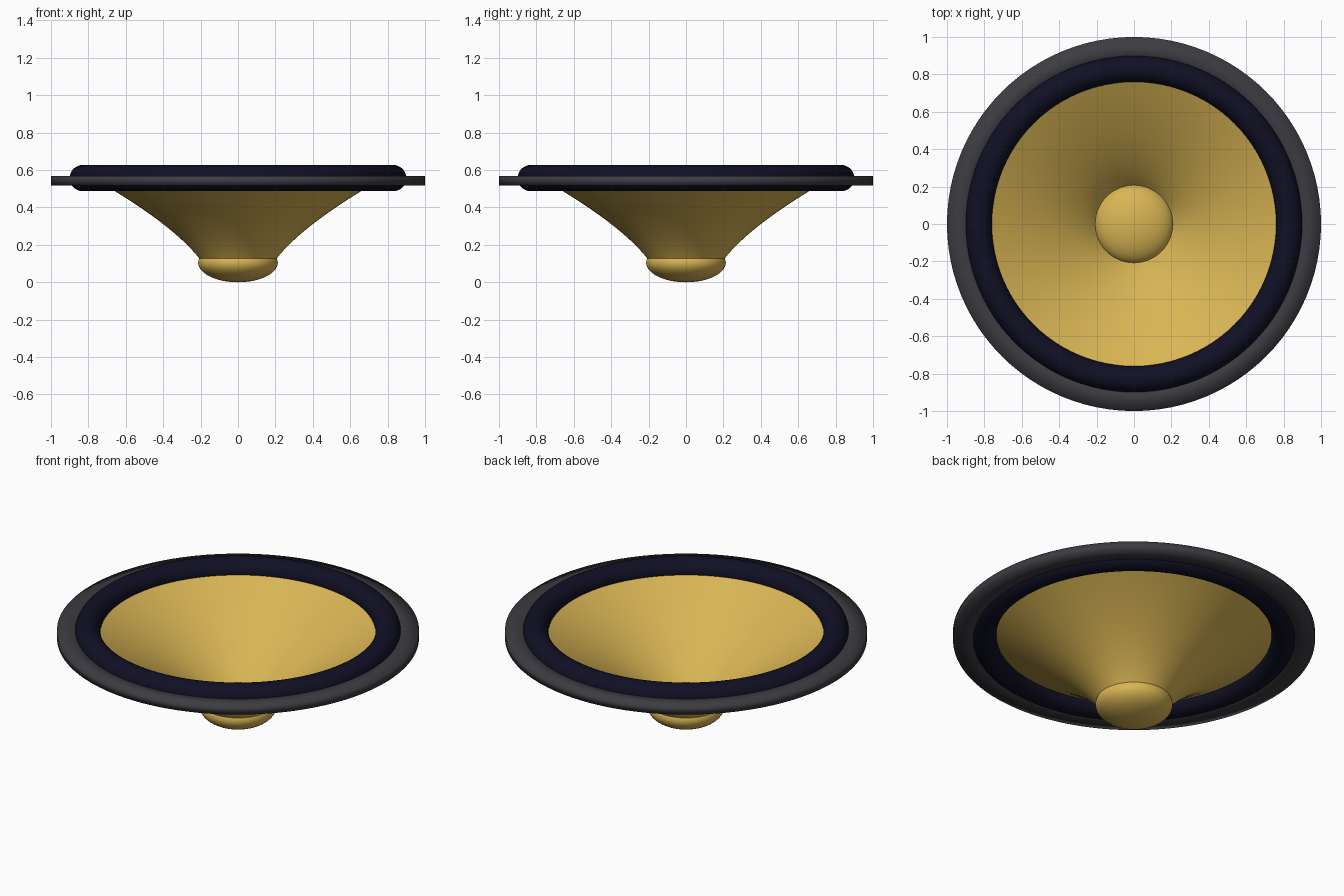
import bpy, bmesh, math
from mathutils import Vector

cube = bpy.data.objects.get("Cube")
if cube:
    bpy.data.objects.remove(cube, do_unlink=True)

SEGMENTS = 96


def make_material(name, rgb):
    mat = bpy.data.materials.new(name)
    mat.use_nodes = True
    colour = (*rgb, 1.0)
    mat.diffuse_color = colour
    mat.node_tree.nodes["Principled BSDF"].inputs["Base Color"].default_value = colour
    return mat


gold = make_material("gold", (0.69, 0.46, 0.088))
navy = make_material("dark navy", (0.005, 0.005, 0.018))
charcoal = make_material("charcoal", (0.046, 0.045, 0.053))


def lathe(name, profile, mat, closed=False):
    """Spin a (radius, height) profile around the z axis."""
    bm = bmesh.new()
    verts = [bm.verts.new((r, 0, z)) for r, z in profile]
    pairs = list(zip(verts, verts[1:]))
    if closed:
        pairs.append((verts[-1], verts[0]))
    edges = [bm.edges.new(p) for p in pairs]
    bmesh.ops.spin(bm, geom=verts + edges, axis=(0, 0, 1), cent=(0, 0, 0),
                   angle=math.tau, steps=SEGMENTS)
    bmesh.ops.remove_doubles(bm, verts=bm.verts, dist=0.0005)
    bmesh.ops.recalc_face_normals(bm, faces=bm.faces)
    for f in bm.faces:
        f.smooth = True
    mesh = bpy.data.meshes.new(name)
    bm.to_mesh(mesh)
    bm.free()
    mesh.materials.append(mat)
    obj = bpy.data.objects.new(name, mesh)
    bpy.context.collection.objects.link(obj)
    return obj


def bezier(a, b, c, d, steps):
    """Points along a cubic curve."""
    a, b, c, d = map(Vector, (a, b, c, d))
    pts = []
    for i in range(steps + 1):
        t = i / steps
        s = 1 - t
        pts.append(tuple(a * s**3 + b * 3*s*s*t + c * 3*s*t*t + d * t**3))
    return pts


# Flared cone, open at the top and at the neck
lathe("speaker_cone",
      bezier((0.205, 0.125), (0.31, 0.26), (0.52, 0.41), (0.765, 0.55), 24), gold)

# Flattened round dust cap in the neck
cap = [(0.213 * math.sin(math.pi * i / 24), 0.105 - 0.105 * math.cos(math.pi * i / 24))
       for i in range(25)]
lathe("dust_cap", cap, gold)

# Rolled surround
roll = [(0.83 + 0.07 * math.cos(math.tau * i / 32), 0.557 + 0.07 * math.sin(math.tau * i / 32))
        for i in range(32)]
lathe("surround_roll", roll, navy, closed=True)

# Flat mounting ring
lathe("mounting_ring", [(0.86, 0.518), (1.0, 0.518), (1.0, 0.567), (0.86, 0.567)],
      charcoal, closed=True)
